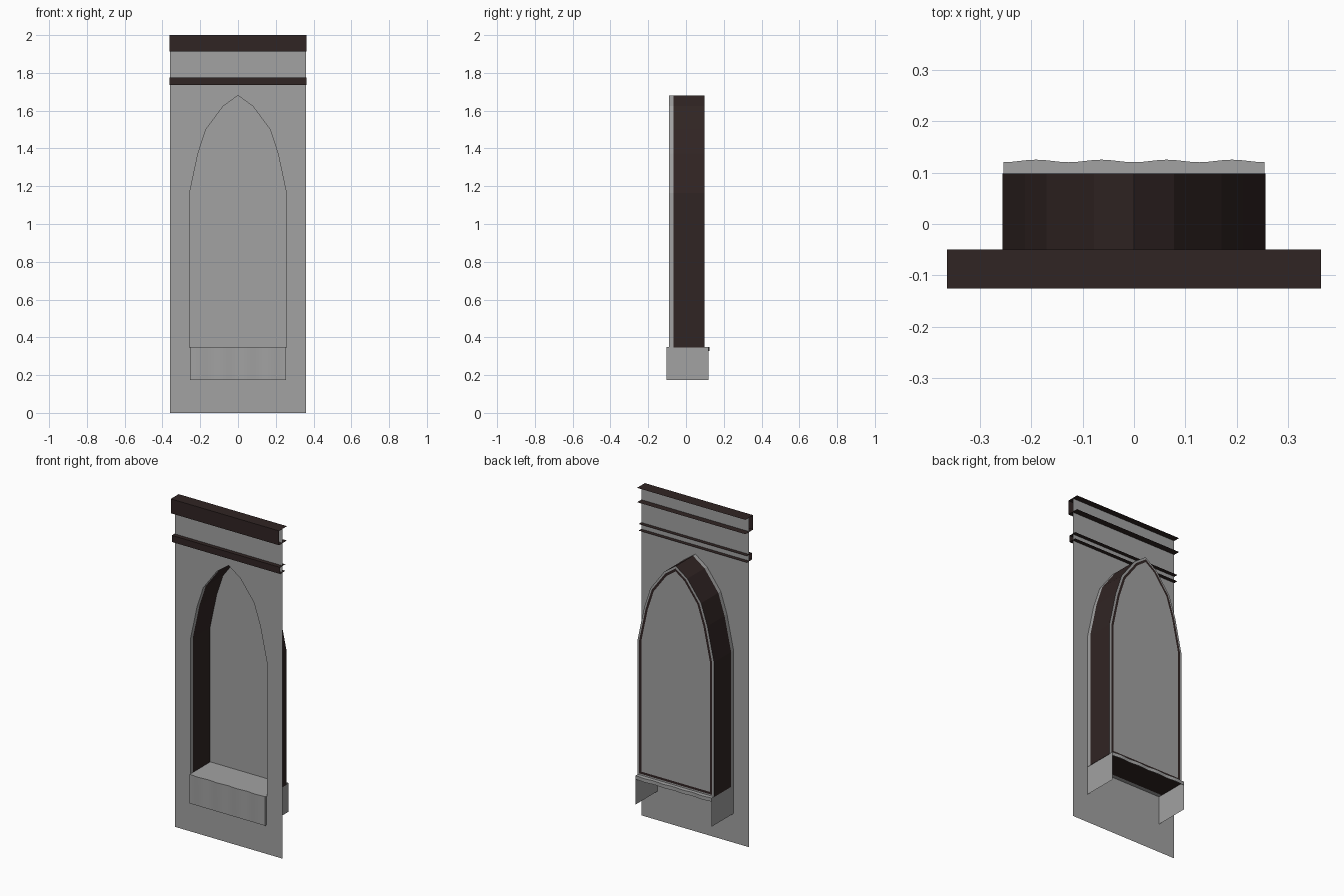
import bpy, math

if "Cube" in bpy.data.objects:
    bpy.data.objects.remove(bpy.data.objects["Cube"])

def material(name, col):
    m = bpy.data.materials.new(name)
    m.diffuse_color = (*col, 1)
    m.use_nodes = True
    m.node_tree.nodes["Principled BSDF"].inputs["Base Color"].default_value = m.diffuse_color
    return m

STONE = material("grey_stone", (0.36, 0.36, 0.36))
DARK = material("dark_brown", (0.030, 0.018, 0.017))

def make(name, verts, faces, mat):
    me = bpy.data.meshes.new(name)
    me.from_pydata(verts, [], faces)
    me.materials.append(mat)
    me.update()
    ob = bpy.data.objects.new(name, me)
    bpy.context.collection.objects.link(ob)
    return ob

# pointed arch outline, right half from sill to apex
HALF = [(0.256, 0.347), (0.256, 1.165), (0.212, 1.372), (0.17, 1.50), (0.078, 1.624)]
APEX = (0, 1.68)

def arch():
    return HALF + [APEX] + [(-x, z) for x, z in reversed(HALF)]

def inset(pts, d):
    # shrink the closed outline evenly by offsetting its edges
    out, n = [], len(pts)
    for i in range(n):
        (ax, az), (bx, bz), (cx, cz) = pts[i - 1], pts[i], pts[(i + 1) % n]
        l1, l2 = math.hypot(bx - ax, bz - az), math.hypot(cx - bx, cz - bz)
        n1 = (-(bz - az) / l1, (bx - ax) / l1)
        n2 = (-(cz - bz) / l2, (cx - bx) / l2)
        k = d / (1 + n1[0] * n2[0] + n1[1] * n2[1])
        out.append((bx + (n1[0] + n2[0]) * k, bz + (n1[1] + n2[1]) * k))
    return out

def band(name, a, ya, b, yb, mat):
    # closed strip between two outlines
    n = len(a)
    v = [(x, ya, z) for x, z in a] + [(x, yb, z) for x, z in b]
    f = [(i, (i + 1) % n, n + (i + 1) % n, n + i) for i in range(n)]
    return make(name, v, f, mat)

A = arch()
YW = -0.09   # wall plane

# wall sheet with arched opening, two mirrored halves
v, f = [], []
for s in (-1, 1):
    loop = [(0, 0), (0.36, 0), (0.36, 2), (0, 2), APEX] + HALF[::-1] + [(0, 0.347)]
    if s < 0:
        loop = loop[::-1]
    f.append(tuple(range(len(v), len(v) + len(loop))))
    v += [(s * x, YW, z) for x, z in loop]
make("wall", v, f, STONE)

# niche: stone lip, dark reveal, back panel and dark trim behind it
band("opening_lip", A, YW, A, -0.066, STONE)
band("niche_reveal", A, -0.066, A, 0.098, DARK)
make("niche_back", [(x, 0.098, z) for x, z in A], [tuple(range(len(A)))], STONE)
band("back_trim", inset(A, 0.012), 0.1, inset(A, 0.026), 0.1, DARK)

# open-ended channel mouldings
def channel(name, z0, z1, y0, y1):
    prof = [(y1, z0), (y0, z0), (y0, z1), (y1, z1)]
    v = [(x, y, z) for x in (-0.363, 0.363) for y, z in prof]
    make(name, v, [(i, i + 4, i + 5, i + 1) for i in range(3)], DARK)

channel("top_moulding", 1.913, 2.0, -0.125, -0.05)
channel("lower_moulding", 1.735, 1.775, -0.115, -0.065)

# sill: front, wavy top, short back lip
N = 32
v, f = [], []
for i in range(N + 1):
    x = -0.254 + 0.508 * i / N
    w = 0.0025 * math.cos(2 * math.pi * x / 0.127)
    v += [(x, -0.102, 0.175), (x, -0.102 + w, 0.35), (x, 0.1225 - w, 0.35), (x, 0.1225 - w, 0.328)]
for i in range(N):
    for k in range(3):
        a = i * 4 + k
        f.append((a, a + 4, a + 5, a + 1))
make("sill", v, f, STONE)

# sill end plates
for s, nm in ((-1, "left"), (1, "right")):
    q = [(s * 0.254, y, z) for y, z in ((-0.102, 0.175), (0.12, 0.175), (0.12, 0.35), (-0.102, 0.35))]
    make("sill_end_" + nm, q if s > 0 else q[::-1], [(0, 1, 2, 3)], STONE)
